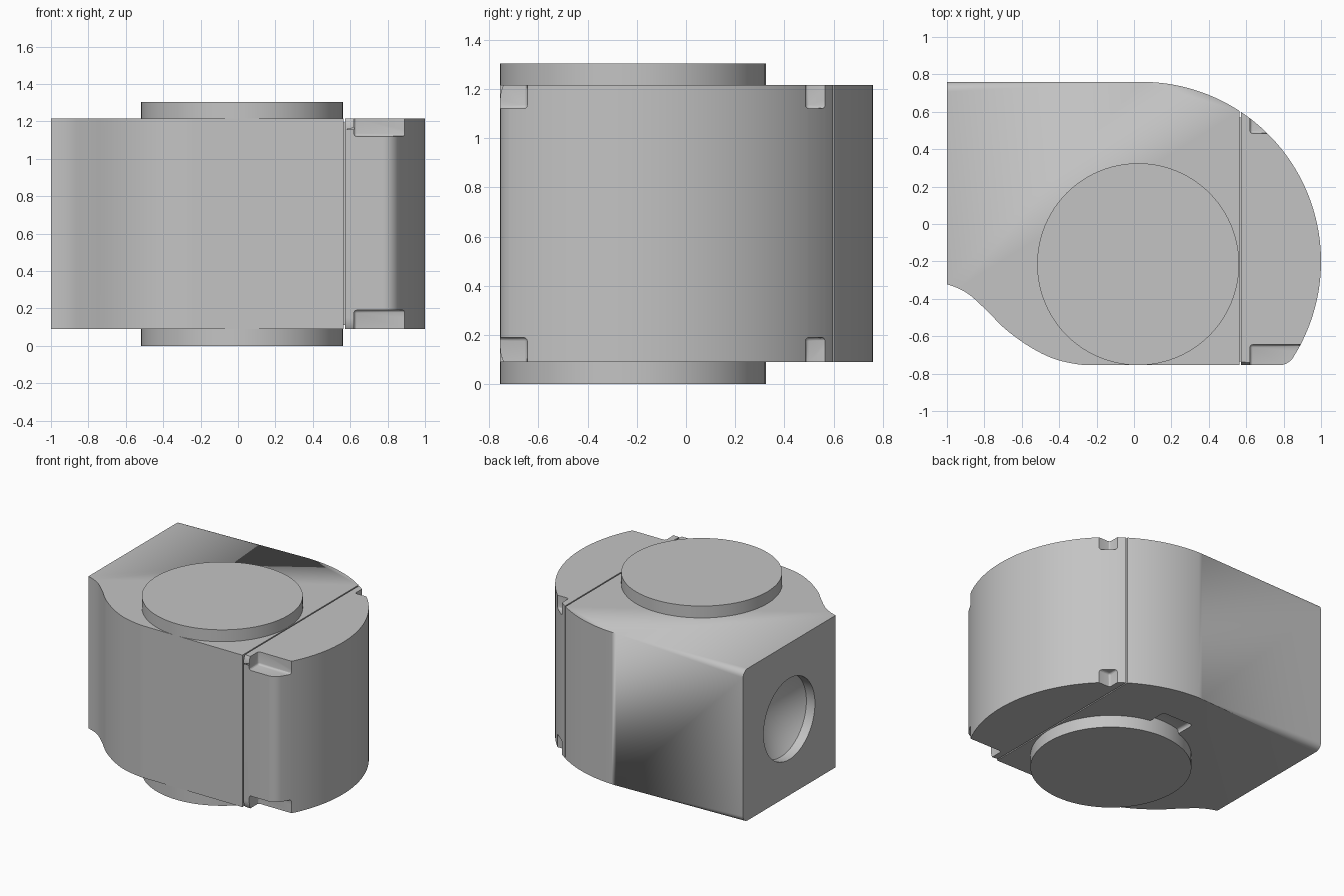
import bpy, bmesh, math
from mathutils import Vector, Matrix

if "Cube" in bpy.data.objects:
    bpy.data.objects.remove(bpy.data.objects["Cube"], do_unlink=True)

GREY = (0.55, 0.55, 0.55, 1)
mat = bpy.data.materials.new("plain grey")
mat.use_nodes = True
mat.diffuse_color = GREY
mat.node_tree.nodes["Principled BSDF"].inputs["Base Color"].default_value = GREY

Z0, Z1, FILLET = 0.09, 1.215, 0.06
ARC, RADIUS = Vector((0.04, -0.2)), 0.96
FRONT, CORNER = -0.755, 0.09


def finish(name, bm):
    bmesh.ops.recalc_face_normals(bm, faces=bm.faces)
    mesh = bpy.data.meshes.new(name)
    bm.to_mesh(mesh)
    bm.free()
    ob = bpy.data.objects.new(name, mesh)
    bpy.context.collection.objects.link(ob)
    mesh.materials.append(mat)
    return ob


def box(name, lo, hi, bevel=0):
    bm = bmesh.new()
    bmesh.ops.create_cube(bm, size=1)
    for v in bm.verts:
        v.co = [lo[i] if v.co[i] < 0 else hi[i] for i in range(3)]
    if bevel:
        bmesh.ops.bevel(bm, geom=bm.edges[:], offset=bevel, segments=3,
                        profile=0.5, affect='EDGES')
    return finish(name, bm)


def smooth(ob):
    bpy.ops.object.select_all(action='DESELECT')
    ob.select_set(True)
    bpy.context.view_layer.objects.active = ob
    bpy.ops.object.shade_smooth_by_angle(angle=math.radians(30))


def cut(ob, cutters):
    for c in cutters:
        mod = ob.modifiers.new(c.name, 'BOOLEAN')
        mod.operation = 'DIFFERENCE'
        mod.solver = 'EXACT'
        mod.object = c
    bpy.context.view_layer.update()
    mesh = bpy.data.meshes.new_from_object(
        ob.evaluated_get(bpy.context.evaluated_depsgraph_get()))
    ob.modifiers.clear()
    ob.data = mesh
    for c in cutters:
        bpy.data.objects.remove(c, do_unlink=True)


def spline(points, steps=6):
    # Catmull-Rom curve through the points
    p = [Vector(q) for q in points]
    out = []
    for a, b, c, d in zip(p, p[1:], p[2:], p[3:]):
        for i in range(steps):
            t = i / steps
            out.append(0.5 * (2 * b + (c - a) * t + (2 * a - 5 * b + 4 * c - d) * t ** 2
                              + (3 * b - a - 3 * c + d) * t ** 3))
    return out + [p[-2]]


def arc(centre, r, a0, a1, n):
    return [centre + r * Vector((math.cos(a0 + (a1 - a0) * i / n),
                                 math.sin(a0 + (a1 - a0) * i / n))) for i in range(n + 1)]


def swept_side():
    # Front edge of the housing, ending on the straight front face
    return [Vector((-1.2, -0.3))] + spline(
        [(-1.2, -0.3), (-1.03, -0.315), (-0.9, -0.365), (-0.79, -0.46), (-0.69, -0.56),
         (-0.56, -0.655), (-0.43, -0.72), (-0.3, -0.75), (-0.2, FRONT), (0, FRONT)])


def round_side(straight_from):
    # Small corner arc running tangentially into the big arc
    dy = FRONT + CORNER - ARC.y
    centre = ARC + Vector((math.sqrt((RADIUS - CORNER) ** 2 - dy ** 2), dy))
    join = math.atan2(dy, centre.x - ARC.x)
    return ([Vector((straight_from, FRONT))]
            + arc(centre, CORNER, -math.pi / 2, join, 10)
            + arc(ARC, RADIUS, join, math.pi / 2, 56)[1:])


def shell(name, outline, cuts):
    # Filleted extrusion, trimmed by planes given as (x, outward side)
    bm = bmesh.new()
    low = [bm.verts.new((p.x, p.y, Z0)) for p in outline]
    high = [bm.verts.new((p.x, p.y, Z1)) for p in outline]
    bm.faces.new(low[::-1])
    bm.faces.new(high)
    for i in range(len(low)):
        j = (i + 1) % len(low)
        bm.faces.new((low[i], low[j], high[j], high[i]))
    rims = [e for e in bm.edges if abs(e.verts[0].co.z - e.verts[1].co.z) < 1e-4]
    bmesh.ops.bevel(bm, geom=rims, offset=FILLET, segments=6, profile=0.5,
                    affect='EDGES', clamp_overlap=False)
    for x, side in cuts:
        bmesh.ops.bisect_plane(bm, geom=bm.verts[:] + bm.edges[:] + bm.faces[:],
                               plane_co=(x, 0, 0), plane_no=(side, 0, 0), clear_outer=True)
        bmesh.ops.holes_fill(bm, edges=[e for e in bm.edges if e.is_boundary], sides=0)
    return finish(name, bm)


def port_cutter():
    # Drilled hole with a conical bottom, along x
    bm = bmesh.new()
    r, n = 0.3, 64
    rings = []
    for x in (-1.1, -0.93):
        rings.append([bm.verts.new((x, 0.22 + r * math.cos(2 * math.pi * i / n),
                                    0.655 + r * math.sin(2 * math.pi * i / n)))
                      for i in range(n)])
    tip = bm.verts.new((-0.7, 0.22, 0.655))
    bm.faces.new(rings[0])
    for i in range(n):
        j = (i + 1) % n
        bm.faces.new((rings[0][i], rings[0][j], rings[1][j], rings[1][i]))
        bm.faces.new((rings[1][i], rings[1][j], tip))
    return finish("port_cutter", bm)


# Main housing with the side port and the shallow pocket underneath
back_left = [Vector((-1.2, ARC.y + RADIUS))]
housing = shell("housing", swept_side() + round_side(0.3) + back_left,
                [(-1.0, -1), (0.564, 1)])
cut(housing, [port_cutter(),
              box("pocket_cutter", (-0.135, 0.27, 0.0), (0.12, 0.45, 0.12), 0.02)])
smooth(housing)

# Rounded end cover with a notch at each of four corners
cover = shell("end_cover", round_side(0.04), [(0.573, -1)])
notches = []
for z_lo, z_hi in ((1.12, 1.5), (-0.2, 0.19)):
    for y_lo, y_hi in ((-1.0, -0.645), (0.485, 1.0)):
        notches.append(box("notch_cutter", (0.62, y_lo, z_lo), (1.3, y_hi, z_hi), 0.015))
cut(cover, notches)
smooth(cover)

# Recessed seam between housing and cover
box("seam", (0.55, -0.735, Z0 + 0.02), (0.585, 0.57, Z1 - 0.02))

# Round boss passing through from bottom to top
bm = bmesh.new()
bmesh.ops.create_cone(bm, cap_ends=True, segments=96, radius1=0.54, radius2=0.54,
                      depth=1.303, matrix=Matrix.Translation((0.022, -0.215, 0.6515)))
smooth(finish("round_boss", bm))
